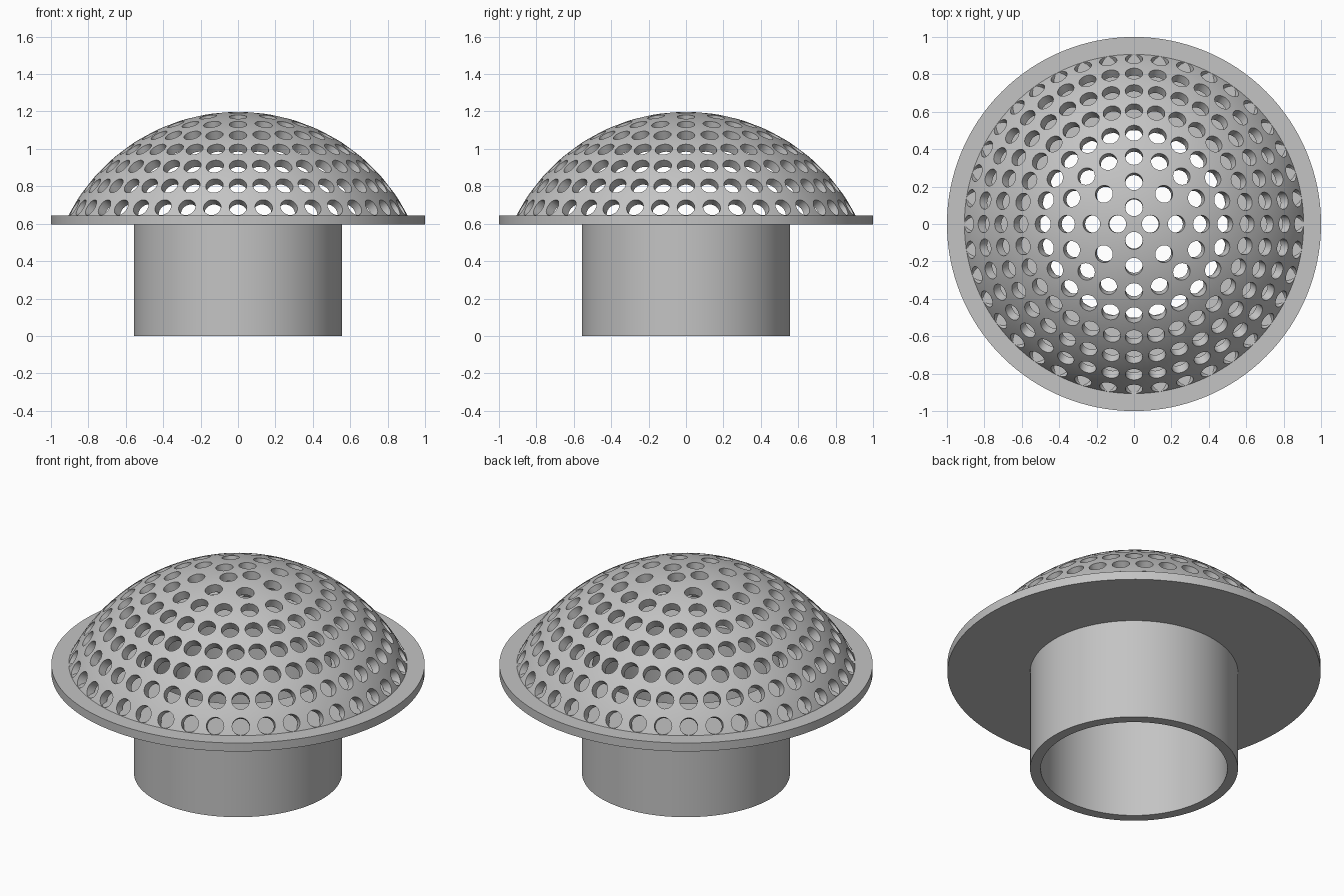
import bpy, bmesh, math
from mathutils import Matrix

cube = bpy.data.objects.get("Cube")
if cube:
    bpy.data.objects.remove(cube, do_unlink=True)

grey = bpy.data.materials.new("plain grey")
grey.use_nodes = True
grey.diffuse_color = (0.55, 0.55, 0.55, 1)
grey.node_tree.nodes["Principled BSDF"].inputs["Base Color"].default_value = grey.diffuse_color


def make_object(name, bm):
    mesh = bpy.data.meshes.new(name)
    bm.to_mesh(mesh)
    bm.free()
    mesh.materials.append(grey)
    obj = bpy.data.objects.new(name, mesh)
    bpy.context.collection.objects.link(obj)
    return obj


def lathe(name, profile, steps=128):
    """Spin a closed (radius, height) outline about the z axis."""
    bm = bmesh.new()
    verts = [bm.verts.new((r, 0, z)) for r, z in profile]
    for a, b in zip(verts, verts[1:] + verts[:1]):
        if a.co.x > 1e-6 or b.co.x > 1e-6:
            bm.edges.new((a, b))
    bmesh.ops.spin(bm, geom=bm.verts[:] + bm.edges[:], cent=(0, 0, 0),
                   axis=(0, 0, 1), angle=math.tau, steps=steps)
    bmesh.ops.remove_doubles(bm, verts=bm.verts[:], dist=1e-5)
    bmesh.ops.recalc_face_normals(bm, faces=bm.faces[:])
    return make_object(name, bm)


def tube(name, inner, outer, bottom, top):
    return lathe(name, [(inner, bottom), (outer, bottom), (outer, top), (inner, top)])


def activate(obj):
    bpy.ops.object.select_all(action='DESELECT')
    obj.select_set(True)
    bpy.context.view_layer.objects.active = obj


# Outlet pipe and flange
BORE, FLANGE_BOTTOM, FLANGE_TOP = 0.5, 0.595, 0.645
pipe = tube("outlet_pipe", BORE, 0.557, 0, FLANGE_BOTTOM)
flange = tube("flange", BORE, 1.0, FLANGE_BOTTOM, FLANGE_TOP)

# Domed strainer shell, with its rim seated inside the flange
RADIUS, THICKNESS, CENTRE = 1.02, 0.05, 0.178
RIM = FLANGE_BOTTOM + 0.008


def arc(radius, count=26):
    end = math.acos((RIM - CENTRE) / radius)
    return [(radius * math.sin(end * i / count), CENTRE + radius * math.cos(end * i / count))
            for i in range(count + 1)]


dome = lathe("strainer_dome", arc(RADIUS)[::-1] + arc(RADIUS - THICKNESS))

# Rings of round holes drilled towards the centre of the dome
bm = bmesh.new()
for ring, count in enumerate((4, 8, 16, 24, 32, 36, 40, 40)):
    tilt = math.radians(5 + 7.86 * ring)
    for i in range(count):
        place = (Matrix.Translation((0, 0, CENTRE))
                 @ Matrix.Rotation(math.tau * i / count, 4, 'Z')
                 @ Matrix.Rotation(tilt, 4, 'Y')
                 @ Matrix.Translation((0, 0, RADIUS - THICKNESS / 2)))
        bmesh.ops.create_cone(bm, cap_ends=True, segments=24, radius1=0.047,
                              radius2=0.047, depth=0.2, matrix=place)
drills = make_object("hole_cutters", bm)
drills.hide_render = True

cut = dome.modifiers.new("holes", 'BOOLEAN')
cut.operation = 'DIFFERENCE'
cut.solver = 'EXACT'
cut.object = drills
activate(dome)
bpy.ops.object.modifier_apply(modifier=cut.name)
bpy.data.objects.remove(drills, do_unlink=True)

# Smooth curved walls, crisp rims
for obj in (pipe, flange, dome):
    activate(obj)
    bpy.ops.object.shade_smooth_by_angle(angle=math.radians(30))
